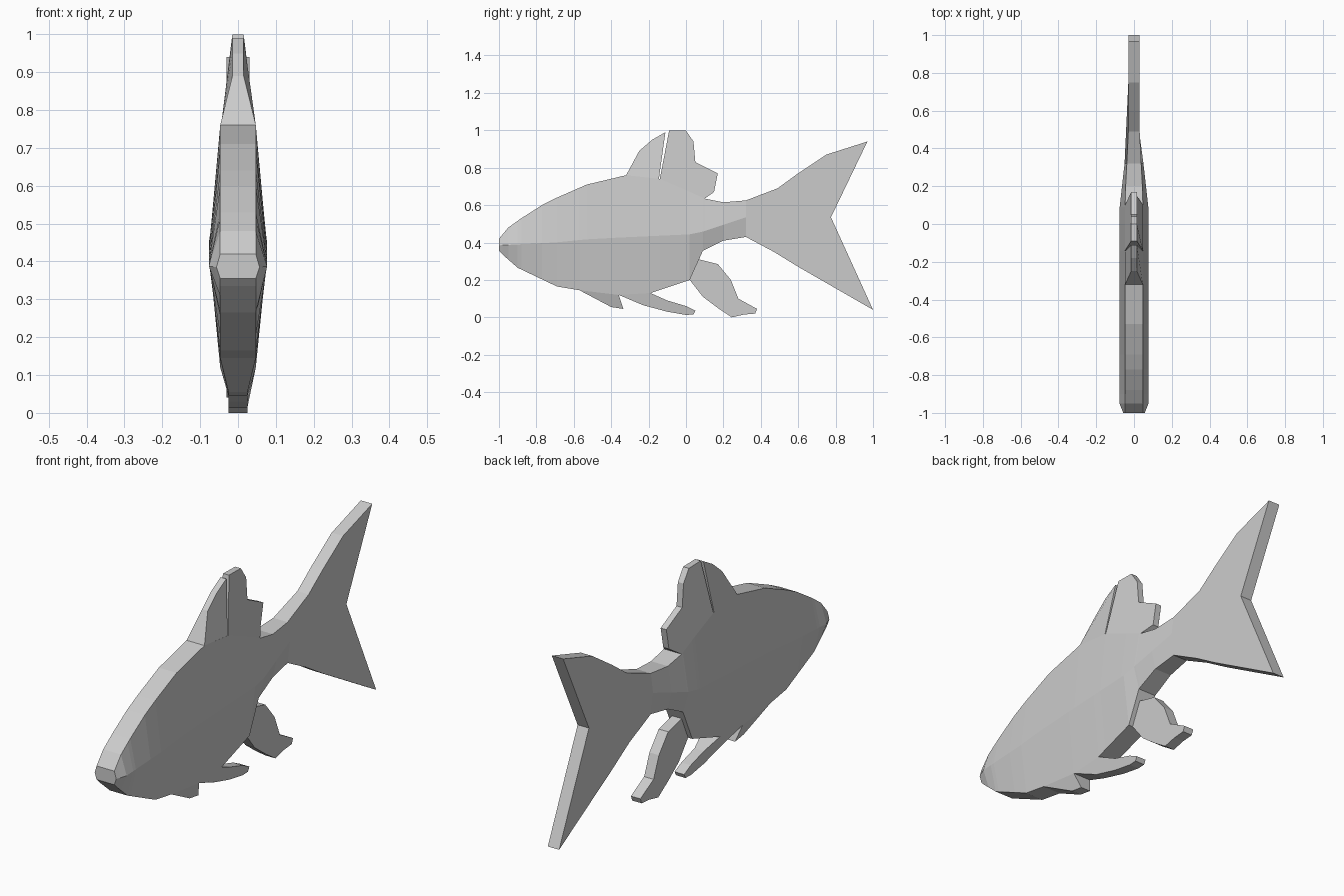
import bpy
import bmesh

cube = bpy.data.objects.get("Cube")
if cube:
    bpy.data.objects.remove(cube, do_unlink=True)

grey = bpy.data.materials.new("plain_grey")
grey.use_nodes = True
colour = (0.6, 0.6, 0.6, 1)
grey.diffuse_color = colour
grey.node_tree.nodes["Principled BSDF"].inputs["Base Color"].default_value = colour

EDGE = 0.047   # half width of the back and belly
THIN = 0.025   # half width of the lower fins
CREST = 0.015  # half width of the back fin tip
TAIL = 0.03    # half width of the tail


def finish(name, bm):
    bmesh.ops.recalc_face_normals(bm, faces=bm.faces)
    mesh = bpy.data.meshes.new(name)
    bm.to_mesh(mesh)
    bm.free()
    mesh.materials.append(grey)
    obj = bpy.data.objects.new(name, mesh)
    bpy.context.collection.objects.link(obj)


def plate(name, outline):
    """Flat fin from (y, z, half width) points, mirrored about x = 0."""
    bm = bmesh.new()
    left = [bm.verts.new((w, y, z)) for y, z, w in outline]
    right = [bm.verts.new((-w, y, z)) for y, z, w in outline]
    bm.faces.new(left)
    bm.faces.new(right[::-1])
    for i in range(len(left)):
        j = (i + 1) % len(left)
        bm.faces.new((left[i], right[i], right[j], left[j]))
    finish(name, bm)


def fin(points, width):
    return [(y, z, width) for y, z in points]


def along(points, y):
    """Linear interpolation along a polyline."""
    for (a, za), (b, zb) in zip(points, points[1:]):
        if y <= b:
            return za + (zb - za) * (y - a) / (b - a)
    return points[-1][1]


# Body: six-sided rings lofted from nose to tail root
back = [(-1, .42), (-.95, .48), (-.88, .53), (-.77, .6), (-.69, .64), (-.53, .71),
        (-.32, .76), (-.14, .74), (0, .68), (.1, .635), (.2, .615), (.32, .625)]
belly = [(-1, .355), (-.98, .335), (-.9, .265), (-.69, .165), (-.57, .145), (-.36, .12),
         (-.19, .13), (.02, .2), (.09, .355), (.2, .41), (.32, .43)]
flank = [(-1, .385), (-.7, .4), (-.5, .42), (.05, .445), (.32, .535)]
flank_width = [(-1, .057), (-.95, .077), (.08, .077), (.32, .05)]
edge_width = [(-1, EDGE), (.15, EDGE), (.32, .038)]
bm = bmesh.new()
rings = []
for y in sorted({p[0] for p in back + belly}):
    e, f = along(edge_width, y), along(flank_width, y)
    t, m, b = along(back, y), along(flank, y), along(belly, y)
    section = [(e, t), (f, m), (e, b), (-e, b), (-f, m), (-e, t)]
    rings.append([bm.verts.new((x, y, z)) for x, z in section])
for r, s in zip(rings, rings[1:]):
    for i in range(6):
        j = (i + 1) % 6
        bm.faces.new((r[i], r[j], s[j], s[i]))
bm.faces.new(rings[0])
bm.faces.new(rings[-1])
finish("body", bm)

# Forked tail
plate("tail_fin",
      [(.32, .43, .038), (.32, .535, .05), (.32, .625, .038)]
      + fin([(.49, .69), (.6, .77), (.75, .87), (.97, .94), (.775, .535),
             (1, .04), (.6, .27), (.47, .35)], TAIL))

# Two lobes of the back fin
plate("back_fin_front",
      fin([(-.145, .74), (-.32, .76)], EDGE)
      + fin([(-.25, .89), (-.18, .95), (-.11, .99)], CREST))
plate("back_fin_rear",
      fin([(.1, .635), (0, .68), (-.14, .74)], EDGE)
      + fin([(-.09, 1), (0, .998), (.04, .94), (.05, .83), (.17, .77), (.15, .67)], CREST))

# Lower fins
plate("chest_fin", fin([(-.36, .12), (-.57, .145)], EDGE)
      + fin([(-.4, .055), (-.335, .045)], THIN))
plate("belly_fin", fin([(-.19, .13), (-.36, .12)], EDGE)
      + fin([(-.23, .065), (-.1, .03), (0, .013), (.04, .015),
             (.05, .035), (0, .06), (-.1, .09)], THIN))
plate("rear_fin", fin([(.02, .31), (.07, .31), (.17, .285), (.24, .2), (.28, .1), (.38, .045),
                       (.37, .02), (.31, .015), (.245, 0), (.17, .05), (.09, .11), (.02, .2)], THIN))
